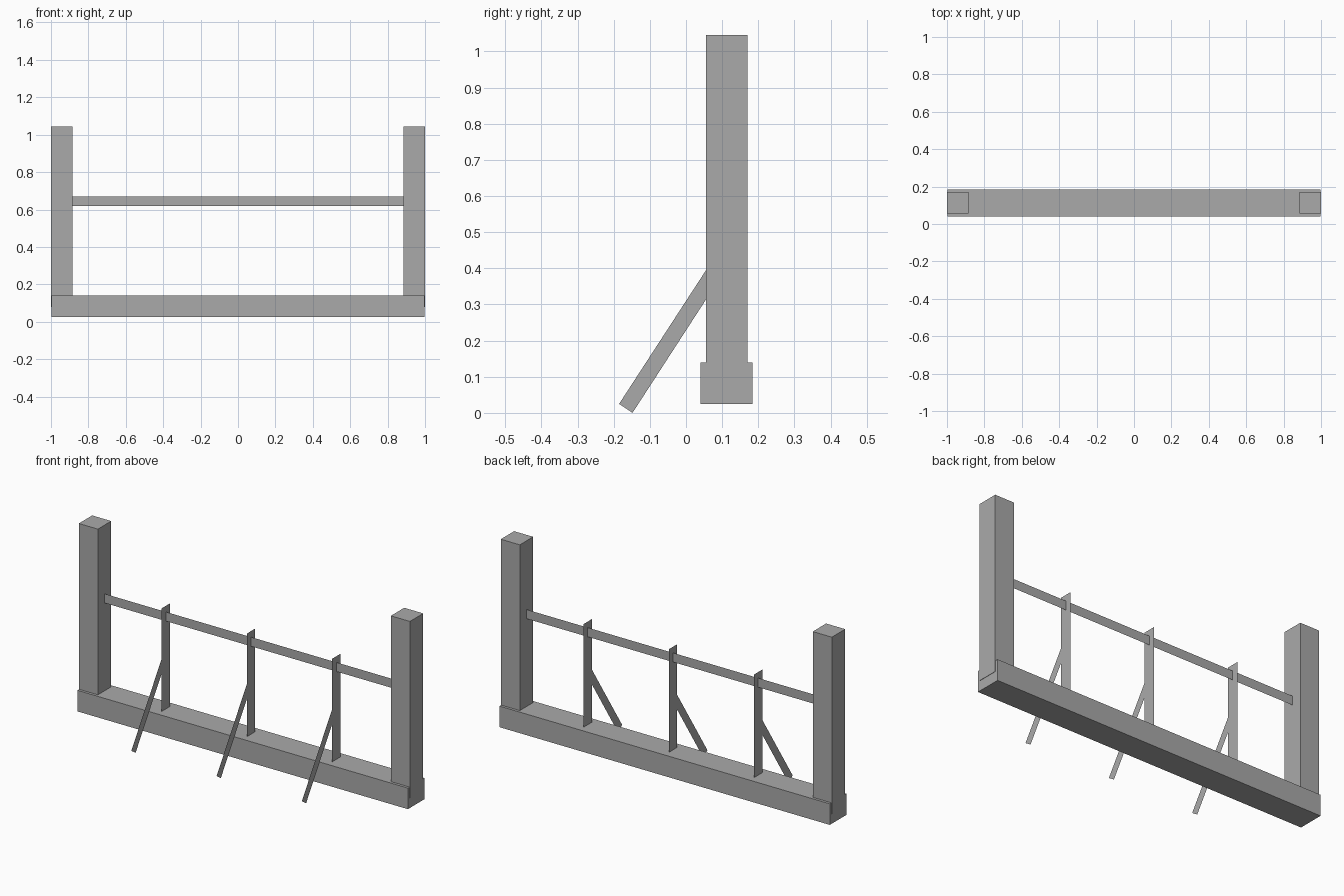
import bpy, bmesh
from mathutils import Vector

cube = bpy.data.objects.get("Cube")
if cube:
    bpy.data.objects.remove(cube, do_unlink=True)

# Single plain grey
grey = bpy.data.materials.new("plain_grey")
grey.use_nodes = True
colour = (0.4, 0.4, 0.4, 1)
grey.diffuse_color = colour
grey.node_tree.nodes["Principled BSDF"].inputs["Base Color"].default_value = colour


def add_object(name, bm):
    mesh = bpy.data.meshes.new(name)
    bm.to_mesh(mesh)
    bm.free()
    mesh.materials.append(grey)
    obj = bpy.data.objects.new(name, mesh)
    bpy.context.collection.objects.link(obj)
    return obj


def box(name, low, high):
    low, high = Vector(low), Vector(high)
    bm = bmesh.new()
    bmesh.ops.create_cube(bm, size=1)
    bmesh.ops.scale(bm, vec=high - low, verts=bm.verts)
    bmesh.ops.translate(bm, vec=(low + high) / 2, verts=bm.verts)
    return add_object(name, bm)


def sheet(name, corners):
    bm = bmesh.new()
    bm.faces.new([bm.verts.new(c) for c in corners])
    return add_object(name, bm)


mid_y = 0.1125          # shared centre line of beam, posts and rail
beam_top = 0.14
post_w = 0.115

# Ground beam
box("ground_beam", (-0.998, mid_y - 0.072, 0.025), (0.998, mid_y + 0.072, beam_top))

# End posts, let into the beam
for side, x in (("right", -1), ("left", 1 - post_w)):
    box(side + "_post", (x, mid_y - post_w / 2, 0.08),
        (x + post_w, mid_y + post_w / 2, 1.045))

# Thin rail between the posts
rail_x = 1 - post_w
sheet("rail", [(-rail_x, mid_y, 0.62), (rail_x, mid_y, 0.62),
               (rail_x, mid_y, 0.67), (-rail_x, mid_y, 0.67)])

# Thin uprights, each with a sloping brace at the front
front, back = mid_y - 0.0355, mid_y + 0.0355
for label, x in (("right", -0.515), ("middle", 0), ("left", 0.515)):
    sheet(label + "_upright", [(x, front, beam_top), (x, back, beam_top),
                               (x, back, 0.703), (x, front, 0.703)])
    sheet(label + "_brace", [(x, -0.185, 0.025), (x, -0.148, 0),
                             (x, front, 0.347), (x, front, 0.428)])
